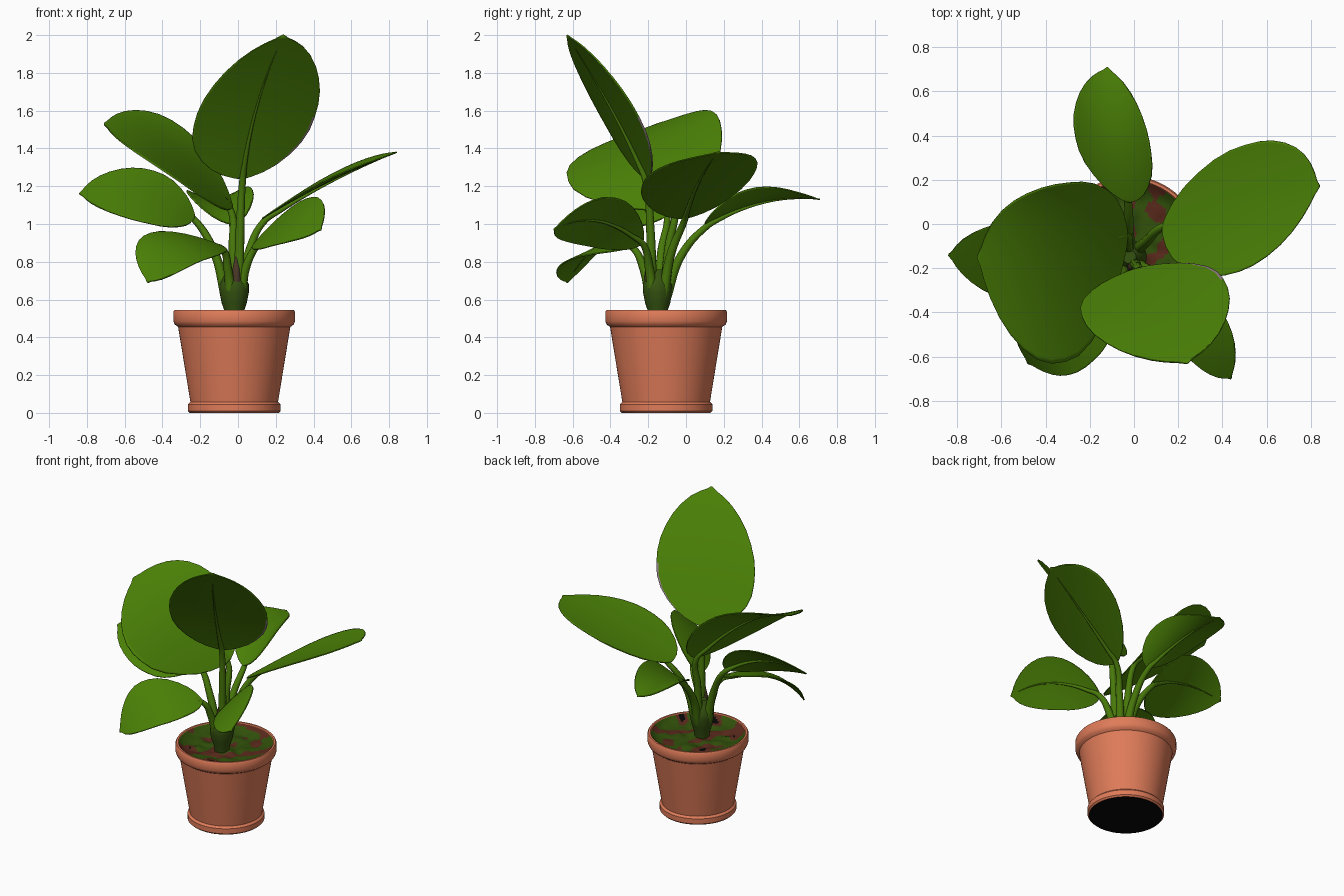
import bpy, bmesh, math
from mathutils import Vector, noise

cube = bpy.data.objects.get("Cube")
if cube:
    bpy.data.objects.remove(cube, do_unlink=True)


def material(name, rgb):
    m = bpy.data.materials.new(name)
    m.use_nodes = True
    m.diffuse_color = (*rgb, 1)
    bsdf = next(n for n in m.node_tree.nodes if n.type == 'BSDF_PRINCIPLED')
    bsdf.inputs["Base Color"].default_value = (*rgb, 1)
    bsdf.inputs["Roughness"].default_value = 0.8
    return m


LEAF = material("leaf green", (0.07, 0.22, 0.002))
STEM = material("stem green", (0.065, 0.19, 0.003))
CROWN = material("crown dark green", (0.035, 0.085, 0.005))
SHEATH = material("sheath brown", (0.07, 0.04, 0.02))
WITHERED = material("withered edge grey", (0.3, 0.22, 0.25))
CLAY = material("terracotta", (0.74, 0.2, 0.1))
SOIL = material("soil brown", (0.1, 0.022, 0.011))
MOSS = material("moss green", (0.03, 0.08, 0.003))
BLACK = material("underside black", (0.002, 0.002, 0.002))

CENTRE = Vector((-0.02, -0.105, 0))
CROWN_POS = Vector((-0.02, -0.15, 0))


def finish(name, bm, mats, angle=40):
    bmesh.ops.recalc_face_normals(bm, faces=bm.faces)
    me = bpy.data.meshes.new(name)
    bm.to_mesh(me)
    bm.free()
    ob = bpy.data.objects.new(name, me)
    bpy.context.collection.objects.link(ob)
    for m in mats:
        me.materials.append(m)
    bpy.ops.object.select_all(action='DESELECT')
    ob.select_set(True)
    bpy.context.view_layer.objects.active = ob
    bpy.ops.object.shade_smooth_by_angle(angle=math.radians(angle))
    return ob


def lathe(name, profile, origin, mats, sides=64):
    """Revolve (radius, height) pairs about a vertical axis."""
    bm = bmesh.new()
    rings = []
    for r, z in profile:
        rings.append([bm.verts.new(origin + Vector((r * math.cos(a), r * math.sin(a), z)))
                      for a in (math.tau * i / sides for i in range(sides))])
    for a, b in zip(rings, rings[1:]):
        for i in range(sides):
            j = (i + 1) % sides
            bm.faces.new((a[i], a[j], b[j], b[i]))
    bm.faces.new(rings[0])
    bm.faces.new(rings[-1])
    return finish(name, bm, mats)


# Pot with rolled foot, thick rim and a hollow top
pot = lathe("pot", [(0.235, 0), (0.245, 0.01), (0.245, 0.045), (0.232, 0.058),
                    (0.297, 0.455), (0.315, 0.468), (0.322, 0.485), (0.322, 0.535),
                    (0.316, 0.545), (0.304, 0.545), (0.299, 0.538), (0.28, 0.44)],
            CENTRE, [CLAY, BLACK])
for p in pot.data.polygons:
    if p.normal.z < -0.9 and p.center.z < 0.005:
        p.material_index = 1

# Lumpy soil banked up against the rim, with mossy and dark patches
bm = bmesh.new()
RINGS, SIDES, SOIL_R = 24, 96, 0.3
rows = []
for k in range(1, RINGS + 1):
    r = SOIL_R * k / RINGS
    rows.append([bm.verts.new((r * math.cos(math.tau * i / SIDES),
                               r * math.sin(math.tau * i / SIDES),
                               0.5 + 0.04 * (k / RINGS) ** 8)) for i in range(SIDES)])
hub = bm.verts.new((0, 0, 0.5))
for i in range(SIDES):
    j = (i + 1) % SIDES
    bm.faces.new((hub, rows[0][i], rows[0][j]))
    for a, b in zip(rows, rows[1:]):
        bm.faces.new((a[i], b[i], b[j], a[j]))
for v in bm.verts:
    calm = 1 - (v.co.xy.length / SOIL_R) ** 4
    v.co += CENTRE
    v.co.z += 0.02 * calm * noise.noise(v.co * 14)
for f in bm.faces:
    n = noise.noise(f.calc_center_median() * 10)
    f.material_index = 1 if n > -0.05 else 2 if n < -0.48 else 0
finish("soil", bm, [SOIL, MOSS, BLACK], 30)

# Swollen crown where the stems meet, with a dry sheath in front
lathe("crown", [(0.045, 0.49), (0.052, 0.54), (0.066, 0.58), (0.078, 0.64),
                (0.078, 0.68), (0.058, 0.72), (0.03, 0.76)], CROWN_POS, [CROWN], 24)
lathe("sheath", [(0.02, 0.66), (0.026, 0.7), (0.02, 0.77), (0.004, 0.84)],
      CROWN_POS + Vector((0.012, -0.045, 0)), [SHEATH], 12)

# Outline: (distance along the midrib, relative half width)
OUTLINE = [(0, 0.05), (0.012, 0.16), (0.04, 0.34), (0.09, 0.54), (0.16, 0.72), (0.25, 0.88),
           (0.34, 0.97), (0.43, 1), (0.52, 1), (0.61, 0.96), (0.7, 0.87), (0.78, 0.75),
           (0.85, 0.6), (0.91, 0.42), (0.95, 0.25), (0.975, 0.11), (1, 0.015)]
ACROSS = 12


def midrib(base, mid, tip, t):
    return (base * (1 - t) * (1 - 2 * t) + mid * 4 * t * (1 - t) + tip * t * (2 * t - 1))


def leaf(name, base, mid, tip, left, right, withered=False):
    """Blade through five guide points, with its stem and midrib."""
    base, mid, tip, left, right = map(Vector, (base, mid, tip, left, right))
    half, cup = (left - right) / 2, (left + right) / 2 - mid
    up = half.cross(tip - base).normalized()
    if up.z < 0:
        up = -up
    bm = bmesh.new()
    rows = []
    for t, w in OUTLINE:
        row = []
        for k in range(ACROSS + 1):
            u = w * math.sin(math.pi * (k / ACROSS - 0.5))
            row.append(bm.verts.new(midrib(base, mid, tip, t) + half * u + cup * u * u))
        rows.append(row)
    for i, (a, b) in enumerate(zip(rows, rows[1:])):
        for k in range(ACROSS):
            f = bm.faces.new((a[k], a[k + 1], b[k + 1], b[k]))
            if withered and k == ACROSS - 1 and OUTLINE[i][0] < 0.4:
                f.material_index = 1
    blade = finish(name + "_blade", bm, [LEAF, WITHERED] if withered else [LEAF], 60)
    mod = blade.modifiers.new("thickness", 'SOLIDIFY')
    mod.thickness, mod.offset = 0.007, 0

    # Stem rises from the crown and runs on under the blade as the midrib
    out = Vector((base.x, base.y, 0)) - CROWN_POS
    out = out.normalized() * min(out.length, 0.04)
    start = CROWN_POS + out + Vector((0, 0, 0.6))
    bend = start.lerp(base, 0.4)
    bend.z = start.z + (base.z - start.z) * 0.58
    thick = 0.021
    path = [(start, 1.4), (bend, 1.1), (base - up * 0.018, 0.85)]
    path += [(midrib(base, mid, tip, t) - up * (thick * r + 0.001), r)
             for t, r in ((0.12, 0.6), (0.3, 0.42), (0.5, 0.3), (0.7, 0.2), (0.9, 0.08))]
    cu = bpy.data.curves.new(name + "_stem", 'CURVE')
    cu.dimensions = '3D'
    cu.bevel_depth, cu.bevel_resolution, cu.resolution_u = thick, 3, 8
    cu.use_fill_caps = True
    sp = cu.splines.new('BEZIER')
    sp.bezier_points.add(len(path) - 1)
    for bp, (co, r) in zip(sp.bezier_points, path):
        bp.co, bp.radius = co, r
        bp.handle_left_type = bp.handle_right_type = 'AUTO'
    cu.materials.append(STEM)
    bpy.context.collection.objects.link(bpy.data.objects.new(name + "_stem", cu))


# Leaves: base, middle, tip, then the two widest edge points
leaf("tall_leaf", (0.02, -0.2, 1.24), (0.1, -0.4, 1.63), (0.24, -0.63, 2.0),
     (0.42, -0.28, 1.62), (-0.22, -0.45, 1.57), withered=True)
leaf("broad_right_leaf", (-0.03, -0.06, 1.09), (-0.38, -0.12, 1.41), (-0.71, -0.15, 1.53),
     (-0.34, 0.18, 1.54), (-0.36, -0.63, 1.26))
leaf("long_left_leaf", (0.13, -0.01, 1.03), (0.49, 0.07, 1.23), (0.84, 0.17, 1.38),
     (0.55, 0.37, 1.29), (0.46, -0.22, 1.23))
leaf("back_leaf", (-0.03, 0.1, 1.0), (-0.09, 0.41, 1.12), (-0.12, 0.71, 1.13),
     (0.07, 0.36, 1.19), (-0.27, 0.43, 1.17))
leaf("front_left_leaf", (0.09, -0.23, 0.9), (0.29, -0.47, 1.02), (0.44, -0.7, 0.97),
     (0.39, -0.39, 1.14), (0.2, -0.55, 0.89))
leaf("low_right_leaf", (-0.23, -0.11, 1.04), (-0.52, -0.14, 1.17), (-0.84, -0.14, 1.16),
     (-0.49, 0.02, 1.29), (-0.5, -0.35, 1.01))
leaf("front_right_leaf", (-0.08, -0.28, 0.88), (-0.33, -0.47, 0.88), (-0.48, -0.63, 0.69),
     (-0.49, -0.36, 0.94), (-0.21, -0.64, 0.8))
